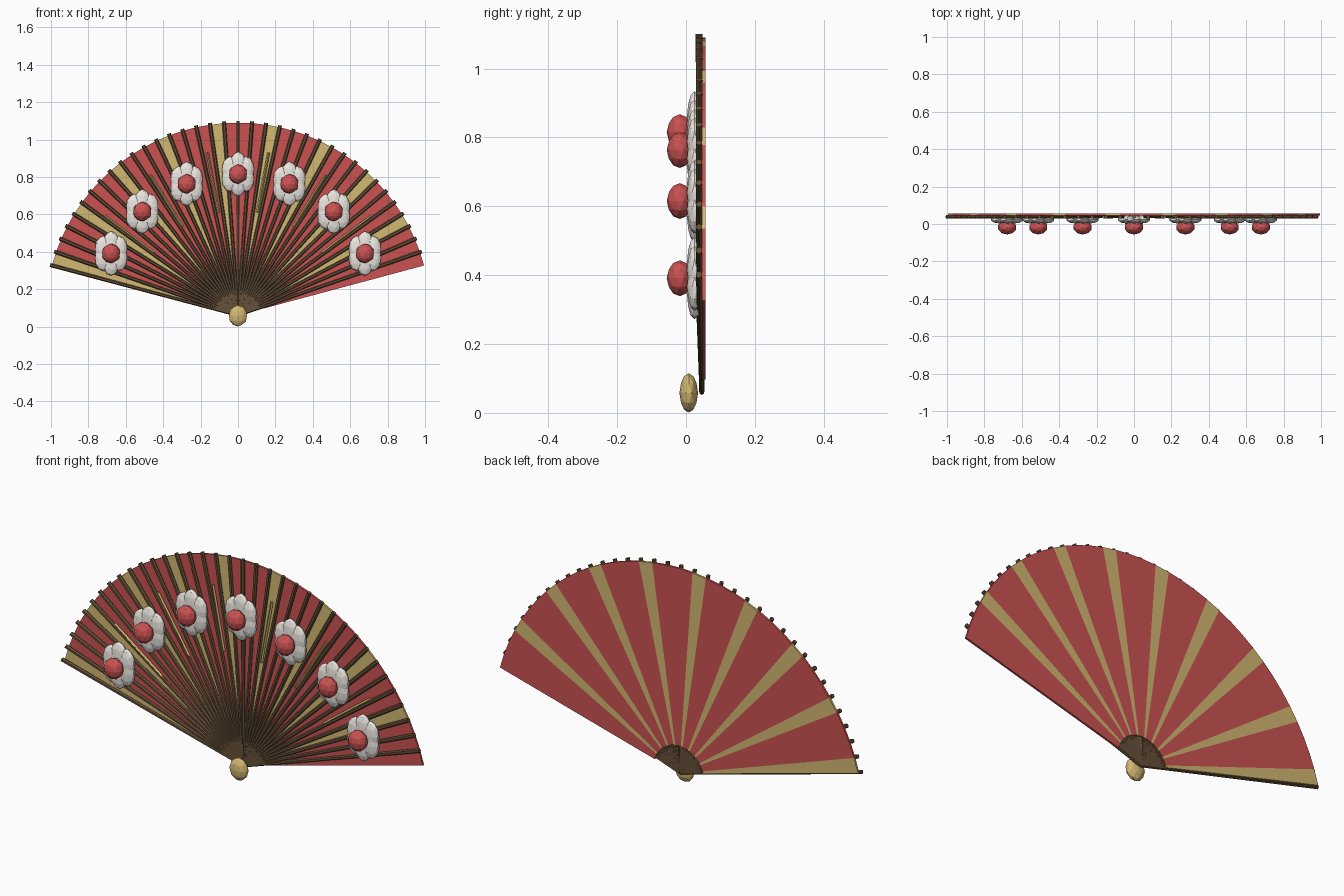
import bpy, bmesh
from math import cos, sin, radians, pi
from mathutils import Vector, Matrix

if "Cube" in bpy.data.objects:
    bpy.data.objects.remove(bpy.data.objects["Cube"])

PIVOT_Z = 0.06
N = 36                       # leaf segments over 150 degrees


def material(name, rgb):
    m = bpy.data.materials.new(name)
    m.diffuse_color = (*rgb, 1)
    m.use_nodes = True
    m.node_tree.nodes["Principled BSDF"].inputs["Base Color"].default_value = m.diffuse_color
    return m


RED = material("red", (0.60, 0.085, 0.085))
GOLD = material("gold", (0.65, 0.48, 0.17))
BROWN = material("brown", (0.13, 0.08, 0.04))
WHITE = material("white", (0.82, 0.79, 0.74))


def polar(r, deg, y):
    a = radians(deg)
    return Vector((r * cos(a), y, PIVOT_Z + r * sin(a)))


def finish(bm, name, mat):
    bmesh.ops.recalc_face_normals(bm, faces=bm.faces)
    me = bpy.data.meshes.new(name)
    bm.to_mesh(me)
    bm.free()
    me.materials.append(mat)
    ob = bpy.data.objects.new(name, me)
    bpy.context.collection.objects.link(ob)
    return ob


def rod(bm, p0, p1, r0, r1, sides=6):
    d = p1 - p0
    mat = Matrix.Translation((p0 + p1) / 2) @ d.to_track_quat('Z', 'Y').to_matrix().to_4x4()
    bmesh.ops.create_cone(bm, cap_ends=True, segments=sides, radius1=r0,
                          radius2=r1, depth=d.length, matrix=mat)


def ball(bm, centre, radii, tilt=0.0):
    mat = Matrix.Translation(centre) @ Matrix.Rotation(tilt, 4, 'Y') @ Matrix.Diagonal((*radii, 1))
    bmesh.ops.create_icosphere(bm, subdivisions=2, radius=1, matrix=mat)


def leaf(name, segments, mat):
    bm = bmesh.new()
    for k in segments:
        a0, a1 = 165 - k * 150 / N, 165 - (k + 1) * 150 / N
        rings = [[bm.verts.new(polar(r, a, y)) for r, a in
                  ((0.14, a0), (1.03, a0), (1.03, a1), (0.14, a1))] for y in (0.046, 0.056)]
        bm.faces.new(rings[0])
        bm.faces.new(rings[1][::-1])
        for i in range(4):
            j = (i + 1) % 4
            bm.faces.new((rings[0][i], rings[1][i], rings[1][j], rings[0][j]))
    finish(bm, name, mat)


# Fan leaf: every fourth segment is gold
leaf("red_leaf", [k for k in range(N) if k % 4], RED)
leaf("gold_leaf", range(0, N, 4), GOLD)

# Ribs: one on the left edge of each segment
bm = bmesh.new()
for k in range(N):
    a = 165 - k * 150 / N
    rod(bm, polar(0.0, a, 0.046), polar(1.04, a, 0.038), 0.008, 0.0105)
finish(bm, "ribs", BROWN)

# Slim gold strips between the flowers
bm = bmesh.new()
STEP = 128 / 6
for i in range(6):
    a = 26 + STEP * (i + 0.5)
    rod(bm, polar(0.56, a, 0.038), polar(0.885, a, 0.036), 0.007, 0.007, 4)
finish(bm, "gold_strips", GOLD)

# Flowers: flattened overlapping petals with a raised red centre
for i in range(7):
    c = polar(0.755, 26 + STEP * i, 0)
    bm = bmesh.new()
    for p in range(6):
        t = 2 * pi * p / 6 + pi / 2
        ball(bm, c + Vector((0.049 * cos(t), 0.025, 0.049 * sin(t))), (0.045, 0.022, 0.07))
    finish(bm, f"flower_petals_{i + 1}", WHITE)
    bm = bmesh.new()
    ball(bm, c + Vector((0, -0.018, 0)), (0.05, 0.038, 0.052))
    finish(bm, f"flower_centre_{i + 1}", RED)

# Pivot bead
bm = bmesh.new()
ball(bm, Vector((0, 0.008, 0.058)), (0.05, 0.027, 0.057))
finish(bm, "pivot_bead", GOLD)
